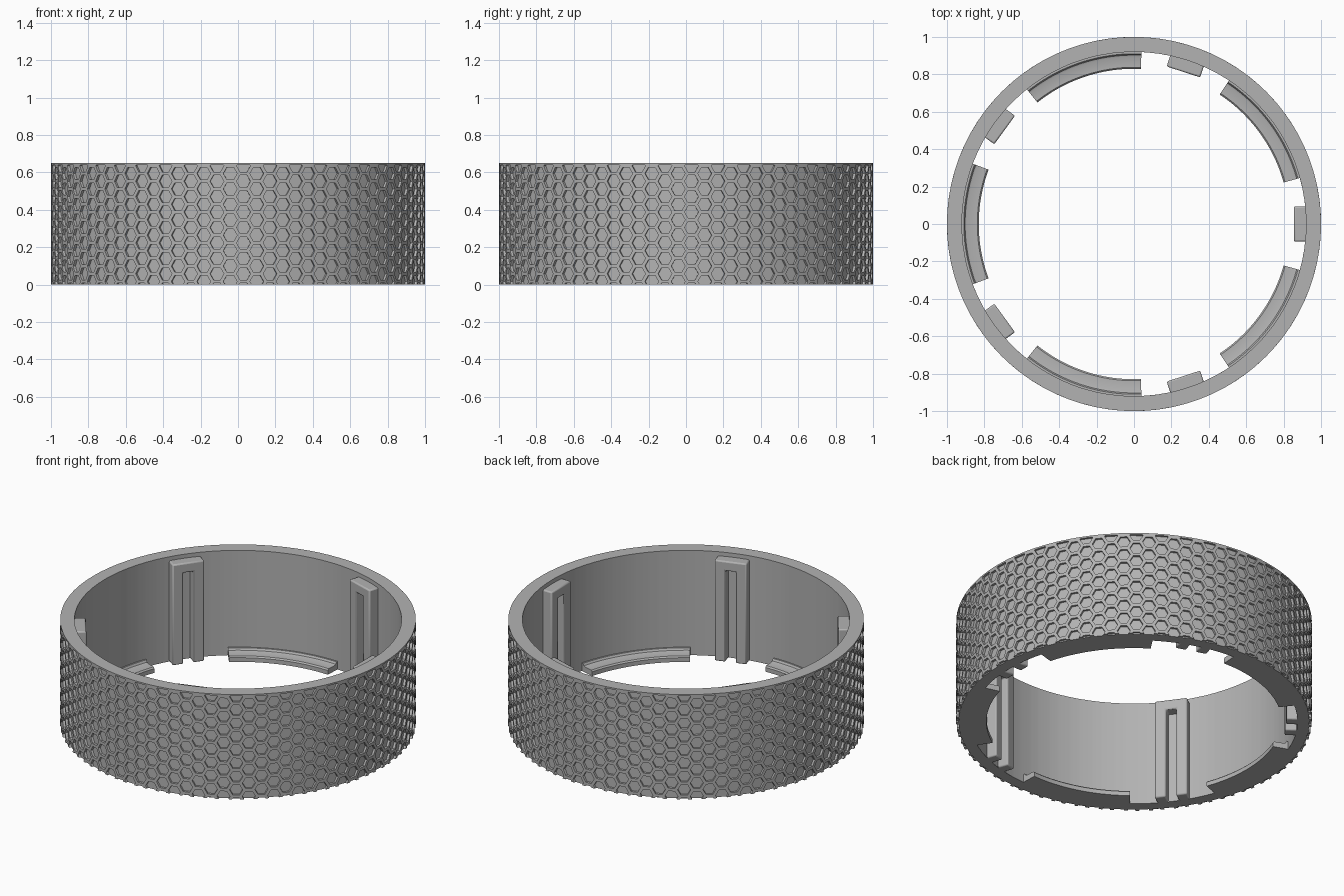
import bpy, bmesh
from math import pi, sin, cos, radians, sqrt, hypot, atan2
from mathutils import Matrix

default = bpy.data.objects.get("Cube")
if default:
    bpy.data.objects.remove(default, do_unlink=True)

HEIGHT, LIP, INNER = 0.65, 0.64, 0.92
COLUMNS, DEPTH = 88, 0.014

grey = bpy.data.materials.new("Grey plastic")
grey.use_nodes = True
grey.diffuse_color = (0.45, 0.45, 0.45, 1)
grey.node_tree.nodes["Principled BSDF"].inputs["Base Color"].default_value = grey.diffuse_color


def finish(bm, name, bevel=0):
    bmesh.ops.recalc_face_normals(bm, faces=bm.faces)
    mesh = bpy.data.meshes.new(name)
    bm.to_mesh(mesh)
    bm.free()
    mesh.materials.append(grey)
    obj = bpy.data.objects.new(name, mesh)
    bpy.context.collection.objects.link(obj)
    if bevel:
        mod = obj.modifiers.new("Rounded edges", 'BEVEL')
        mod.width, mod.segments = bevel, 2
        mod.limit_method = 'ANGLE'
    bpy.ops.object.select_all(action='DESELECT')
    obj.select_set(True)
    bpy.context.view_layer.objects.active = obj
    bpy.ops.object.shade_smooth_by_angle(angle=radians(30))
    return obj


def weld(bm):
    bmesh.ops.remove_doubles(bm, verts=bm.verts, dist=1e-4)


# Honeycomb skin, laid out flat as (arc length, radius, height)
def add_cell(bm, u, z, size, pocket):
    def hexagon(r, radius):
        return [bm.verts.new((u + r * cos(k * pi / 3), radius, z + r * sin(k * pi / 3)))
                for k in range(6)]
    loops = [hexagon(size, 1), hexagon(pocket, 1), hexagon(pocket, 1 - DEPTH)]
    for a, b in zip(loops, loops[1:]):
        for k in range(6):
            n = (k + 1) % 6
            bm.faces.new((a[k], a[n], b[n], b[k]))
    bm.faces.new(loops[2])


def extend_rim(bm, level, radius, height):
    """Extrude the open edge at one level to a new radius and height."""
    edges = [e for e in bm.edges if e.is_boundary
             and all(abs(v.co.z - level) < 1e-4 for v in e.verts)]
    out = bmesh.ops.extrude_edge_only(bm, edges=edges)["geom"]
    for v in [g for g in out if isinstance(g, bmesh.types.BMVert)]:
        f = radius / hypot(v.co.x, v.co.y)
        v.co = (v.co.x * f, v.co.y * f, height)
    weld(bm)


def build_ring():
    bm = bmesh.new()
    step = 2 * pi / COLUMNS
    size = step / 1.5
    pitch = sqrt(3) * size
    for c in range(COLUMNS):
        for row in range(-1, 10):
            z = 0.635 - (row - 0.5 * (c % 2)) * pitch
            add_cell(bm, c * step + radians(1.7), z, size, size * 0.78)
    weld(bm)
    # Trim the honeycomb to the grip height
    for level, up in ((0, -1), (LIP, 1)):
        bmesh.ops.bisect_plane(bm, geom=bm.verts[:] + bm.edges[:] + bm.faces[:],
                               plane_co=(0, 0, level), plane_no=(0, 0, up),
                               clear_outer=True)
    # Wrap it round
    for v in bm.verts:
        u, r, z = v.co
        v.co = (r * cos(u), r * sin(u), z)
    weld(bm)
    # Underside, plain lip, top face and bore
    extend_rim(bm, 0, 1 - DEPTH, 0)
    extend_rim(bm, 0, INNER, 0)
    extend_rim(bm, LIP, 1, LIP)
    extend_rim(bm, LIP, 1, HEIGHT)
    extend_rim(bm, HEIGHT, INNER, HEIGHT)
    extend_rim(bm, HEIGHT, INNER, 0)
    finish(bm, "grip_ring")


# Inverted U clip standing against the bore
def build_clip(index, angle):
    bm = bmesh.new()
    half, slot, top, slot_top = 0.094, 0.03, 0.625, 0.565
    outline = [(-half, 0), (-slot, 0), (-slot, slot_top), (slot, slot_top),
               (slot, 0), (half, 0), (half, top), (-half, top)]
    face = bm.faces.new([bm.verts.new((0.855, y, z)) for y, z in outline])
    out = bmesh.ops.extrude_face_region(bm, geom=[face])["geom"]
    bmesh.ops.translate(bm, vec=(0.075, 0, 0),
                        verts=[g for g in out if isinstance(g, bmesh.types.BMVert)])
    bm.transform(Matrix.Rotation(angle, 4, 'Z'))
    finish(bm, f"clip_{index}", 0.008)


# Curved ledge at the foot of the bore, filleted into the wall
def build_ledge(index, angle):
    bm = bmesh.new()
    profile = [(0.83, 0), (0.83, 0.026), (0.838, 0.034), (0.893, 0.034),
               (0.903, 0.038), (0.91, 0.05), (0.93, 0.05), (0.93, 0)]
    segments, spread = 24, radians(20.5)
    rows = []
    for s in range(segments + 1):
        a = angle - spread + 2 * spread * s / segments
        rows.append([bm.verts.new((r * cos(a), r * sin(a), z)) for r, z in profile])
    count = len(profile)
    for a, b in zip(rows, rows[1:]):
        for k in range(count):
            n = (k + 1) % count
            bm.faces.new((a[k], a[n], b[n], b[k]))
    bm.faces.new(rows[0])
    bm.faces.new(rows[-1])
    finish(bm, f"ledge_{index}")


build_ring()
for i in range(5):
    build_clip(i + 1, radians(72 * i))
    build_ledge(i + 1, radians(72 * i + 36))
